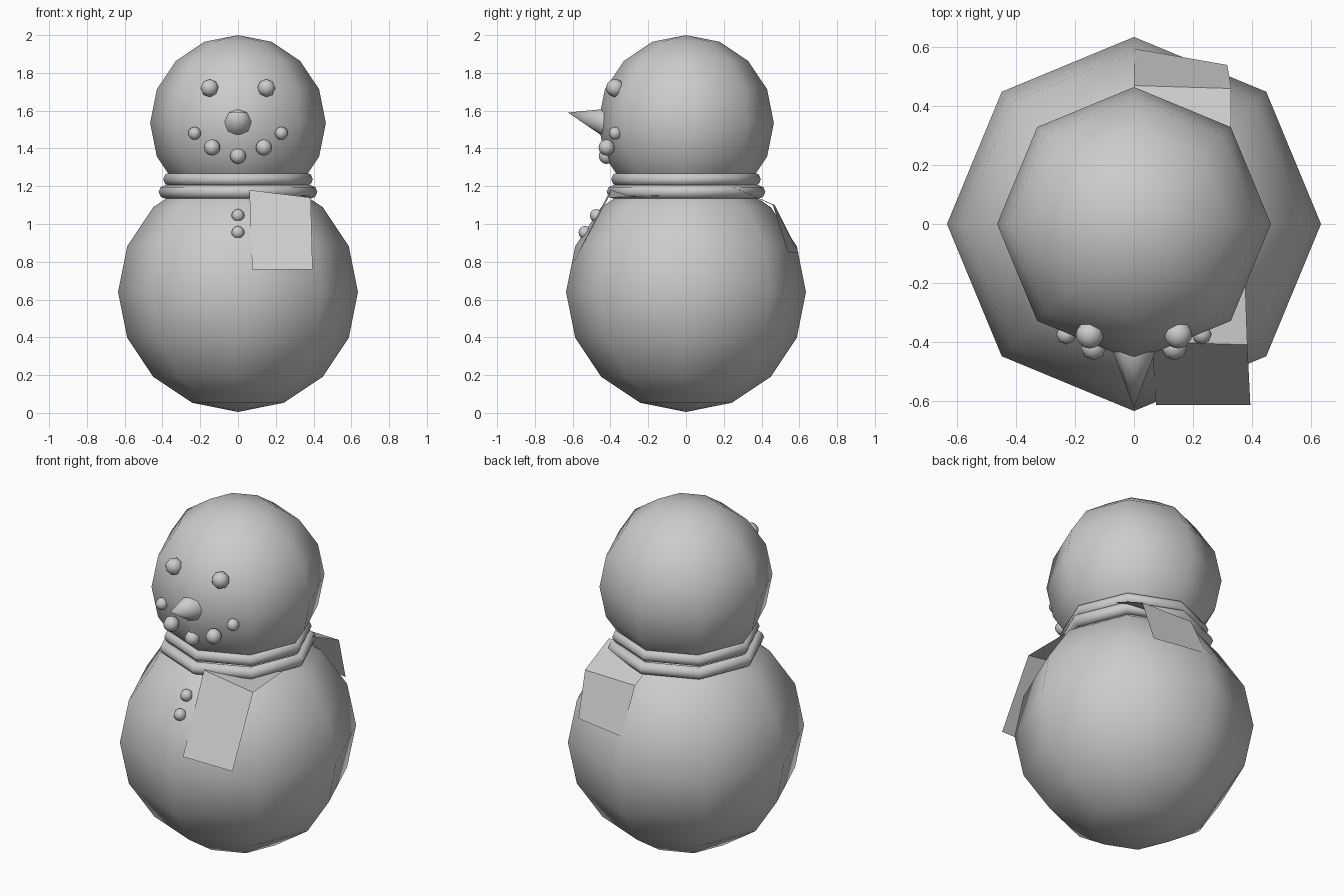
import bpy
import bmesh
from math import radians
from mathutils import Vector

cube = bpy.data.objects.get("Cube")
if cube:
    bpy.data.objects.remove(cube, do_unlink=True)

# One plain grey for everything
grey = bpy.data.materials.new("plain_grey")
grey.use_nodes = True
colour = (0.6, 0.6, 0.6, 1)
grey.diffuse_color = colour
grey.node_tree.nodes["Principled BSDF"].inputs["Base Color"].default_value = colour


def finish(obj, name, smooth=True):
    obj.name = name
    obj.data.name = name
    obj.data.materials.append(grey)
    for poly in obj.data.polygons:
        poly.use_smooth = smooth
    return obj


def ball(name, centre, radius, rings=8):
    bpy.ops.mesh.primitive_uv_sphere_add(
        segments=8, ring_count=rings, radius=radius, location=centre)
    return finish(bpy.context.object, name)


def scarf_ring(name, z, major):
    bpy.ops.mesh.primitive_torus_add(
        major_segments=8, minor_segments=8, major_radius=major,
        minor_radius=0.036, location=(0, 0, z))
    return finish(bpy.context.object, name)


def cloth(name, rows):
    """Strip of quads joining pairs of points (left edge, right edge)."""
    bm = bmesh.new()
    pairs = [[bm.verts.new(p) for p in row] for row in rows]
    for (a, b), (c, d) in zip(pairs, pairs[1:]):
        bm.faces.new((a, c, d, b))
    mesh = bpy.data.meshes.new(name)
    bm.to_mesh(mesh)
    bm.free()
    obj = bpy.data.objects.new(name, mesh)
    bpy.context.collection.objects.link(obj)
    return finish(obj, name, smooth=False)


# Body and head
ball("body", (0, 0, 0.64), 0.635)
ball("head", (0, 0, 1.535), 0.465)

# Eyes and mouth stones
for side, sign in (("left", 1), ("right", -1)):
    eye = ball(side + "_eye", (0.15 * sign, -0.375, 1.72), 0.048)
    eye.rotation_euler.x = radians(60)
    ball(side + "_outer_mouth_stone", (0.23 * sign, -0.375, 1.48), 0.034)
    ball(side + "_inner_mouth_stone", (0.137 * sign, -0.42, 1.405), 0.043)
ball("middle_mouth_stone", (0, -0.42, 1.36), 0.042)

# Buttons
ball("upper_button", (0, -0.475, 1.045), 0.034)
ball("lower_button", (0, -0.535, 0.955), 0.034)

# Nose, pointing forward and slightly up
base, tip = Vector((0, -0.43, 1.54)), Vector((0, -0.625, 1.59))
axis = tip - base
bpy.ops.mesh.primitive_cone_add(
    vertices=8, radius1=0.073, radius2=0, depth=axis.length,
    location=(base + tip) / 2,
    rotation=axis.to_track_quat("Z", "Y").to_euler())
nose = finish(bpy.context.object, "nose")
bpy.ops.object.shade_smooth_by_angle(angle=radians(60))

# Scarf: two wraps and two hanging ends
scarf_ring("upper_scarf_wrap", 1.237, 0.36)
scarf_ring("lower_scarf_wrap", 1.17, 0.384)
cloth("front_scarf_end", [
    ((0.06, -0.17, 1.16), (0.375, -0.13, 1.15)),
    ((0.06, -0.40, 1.18), (0.385, -0.41, 1.14)),
    ((0.075, -0.615, 0.76), (0.395, -0.615, 0.76))])
cloth("back_scarf_end", [
    ((0.33, 0.24, 1.20), (0, 0.24, 1.20)),
    ((0.33, 0.46, 1.10), (0, 0.47, 1.10)),
    ((0.317, 0.54, 0.85), (0, 0.595, 0.85))])
